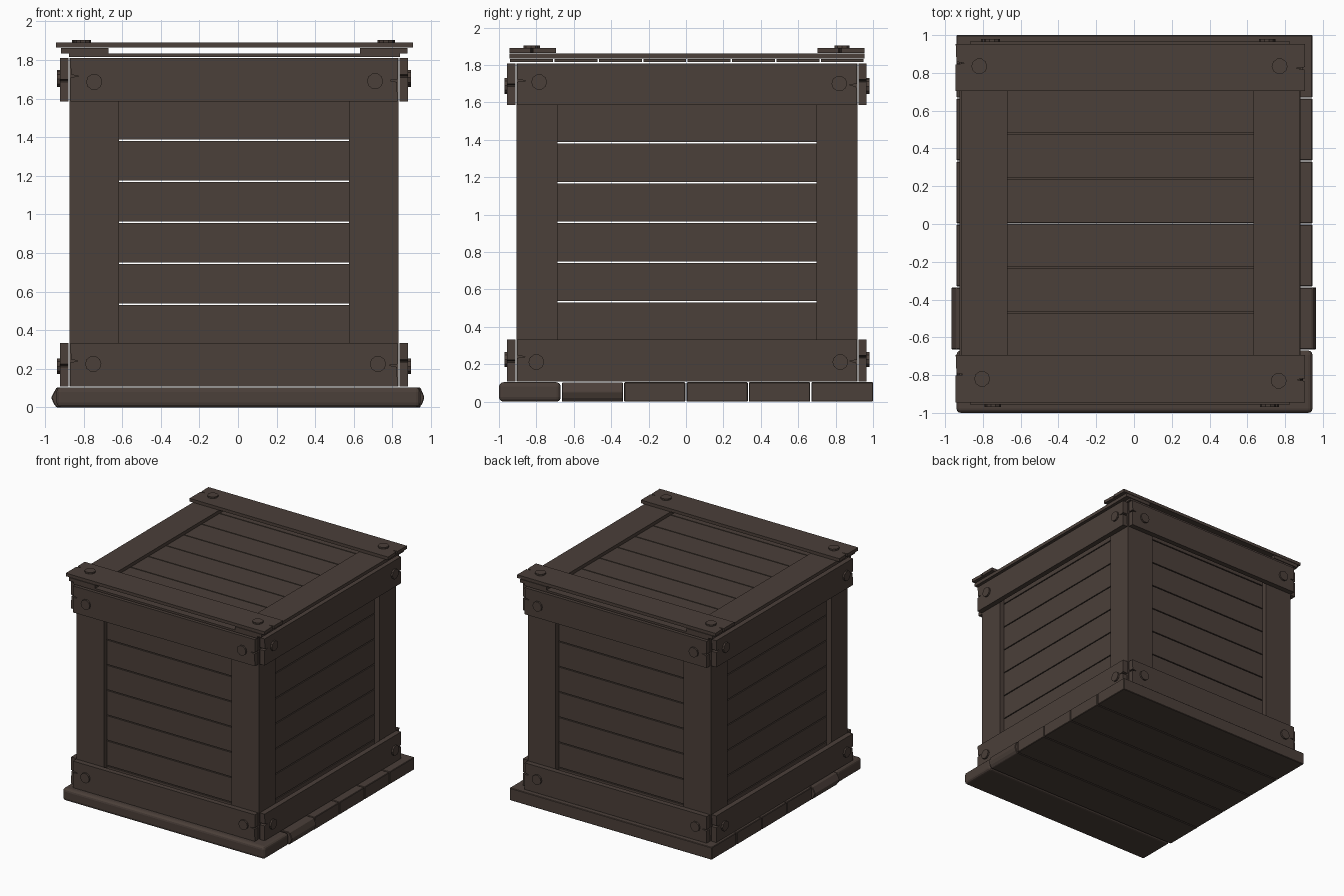
import bpy, bmesh, math
from mathutils import Matrix, Vector

if "Cube" in bpy.data.objects:
    bpy.data.objects.remove(bpy.data.objects["Cube"])

wood = bpy.data.materials.new("dark brown wood")
wood.diffuse_color = (0.070, 0.050, 0.041, 1)
wood.use_nodes = True
wood.node_tree.nodes["Principled BSDF"].inputs["Base Color"].default_value = wood.diffuse_color


def prism(name, outline, lo, hi, frame=Matrix()):
    """Extrude a 2D outline (u, v) from n=lo to n=hi inside a frame."""
    bm = bmesh.new()
    face = bm.faces.new([bm.verts.new((u, v, lo)) for u, v in outline])
    out = bmesh.ops.extrude_face_region(bm, geom=[face])
    for v in out["geom"]:
        if isinstance(v, bmesh.types.BMVert):
            v.co.z = hi
    bm.transform(frame)
    bmesh.ops.recalc_face_normals(bm, faces=bm.faces)
    me = bpy.data.meshes.new(name)
    bm.to_mesh(me)
    bm.free()
    me.materials.append(wood)
    ob = bpy.data.objects.new(name, me)
    bpy.context.collection.objects.link(ob)
    return ob


def rect(u0, u1, v0, v1):
    return [(u0, v0), (u1, v0), (u1, v1), (u0, v1)]


def cracked(h, v0, v1):
    """Rail outline with a small split in each end."""
    a, b = v0 + 0.45 * (v1 - v0), v0 + 0.62 * (v1 - v0)
    return [(-h, v0), (h, v0), (h - 0.004, a), (h - 0.045, a + 0.008), (h, a + 0.014),
            (h, v1), (-h, v1), (-h + 0.004, b), (-h + 0.045, b - 0.008), (-h, b - 0.014)]


def frame(u, v, n, origin):
    m = Matrix((u, v, n)).transposed().to_4x4()
    m.translation = Vector(origin)
    return m


def panel(name, m, hu, hv, strip, rail, rail_hu, layers, bolts):
    """Planks behind two strips, two rails across them, four bolts."""
    p0, p1, s0, r0, r1, b1 = layers
    step = 2 * hv / 8
    for i in range(8):
        v = -hv + i * step
        prism(f"{name}_plank_{i+1}", rect(-hu + 0.04, hu - 0.04, v + 0.004, v + step - 0.004), p0, p1, m)
    for s, side in ((-1, "left"), (1, "right")):
        a, b = sorted((s * hu, s * (hu - strip)))
        prism(f"{name}_{side}_strip", rect(a, b, -hv, hv), s0, 0, m)
        a, b = sorted((s * hv, s * (hv - rail)))
        prism(f"{name}_{'lower' if s < 0 else 'upper'}_rail", cracked(rail_hu, a, b), r0, r1, m)
    for i, (u, v) in enumerate(bolts):
        ring = [(u + 0.042 * math.cos(k * math.tau / 10), v + 0.042 * math.sin(k * math.tau / 10))
                for k in range(10)]
        prism(f"{name}_bolt_{i+1}", ring, r1 - 0.005, b1, m)


# Four walls
cx, cy, cz = -0.021, 0.005, 0.959
hx, hy, hz = 0.852, 0.911, 0.85
X, Y, Z = Vector((1, 0, 0)), Vector((0, 1, 0)), Vector((0, 0, 1))
wall = (-0.085, -0.05, -0.045, 0.006, 0.05, 0.064)
fb = [(-0.724, 0.727), (0.731, 0.731), (-0.729, -0.734), (0.746, -0.734)]
sb = [(-0.79, 0.75), (0.815, 0.742), (-0.805, -0.747), (0.82, -0.747)]
for name, s in (("front", 1), ("back", -1)):
    panel(name, frame(X * s, Z, -Y * s, (cx, cy - s * hy, cz)),
          hx, hz, 0.257, 0.224, hx - 0.004, wall, fb)
for name, s in (("right", 1), ("left", -1)):
    panel(name, frame(Y * s, Z, X * s, (cx + s * hx, cy, cz)),
          hy, hz, 0.219, 0.224, hy - 0.002, wall, sb)

# Lid, thinner and slightly larger
panel("lid", frame(X, Y, Z, (-0.019, 0.005, 1.8625)), 0.897, 0.949, 0.245, 0.25, 0.925,
      (-0.047, -0.03, -0.028, 0.003, 0.029, 0.042),
      [(-0.80, 0.83), (0.79, 0.83), (-0.785, -0.825), (0.785, -0.835)])

# Floor planks running left to right; the second has pointed ends
for i in range(6):
    y0 = -1 + i / 3 + (0.003 if i else 0)
    y1 = -1 + (i + 1) / 3 - (0.003 if i < 5 else 0)
    if i == 1:
        shape = [(-0.94, 0), (0.94, 0), (0.955, 0.02), (0.966, 0.052), (0.945, 0.103),
                 (-0.94, 0.103), (-0.968, 0.052), (-0.955, 0.02)]
    else:
        shape = rect(-0.94, 0.945, 0, 0.104)
    ob = prism(f"floor_plank_{i+1}", shape, -y1, -y0, frame(X, Z, -Y, (0, 0, 0)))
    bev = ob.modifiers.new("worn edges", "BEVEL")
    bev.width = 0.024 if i == 0 else 0.004
    bev.segments = 3 if i == 0 else 1
